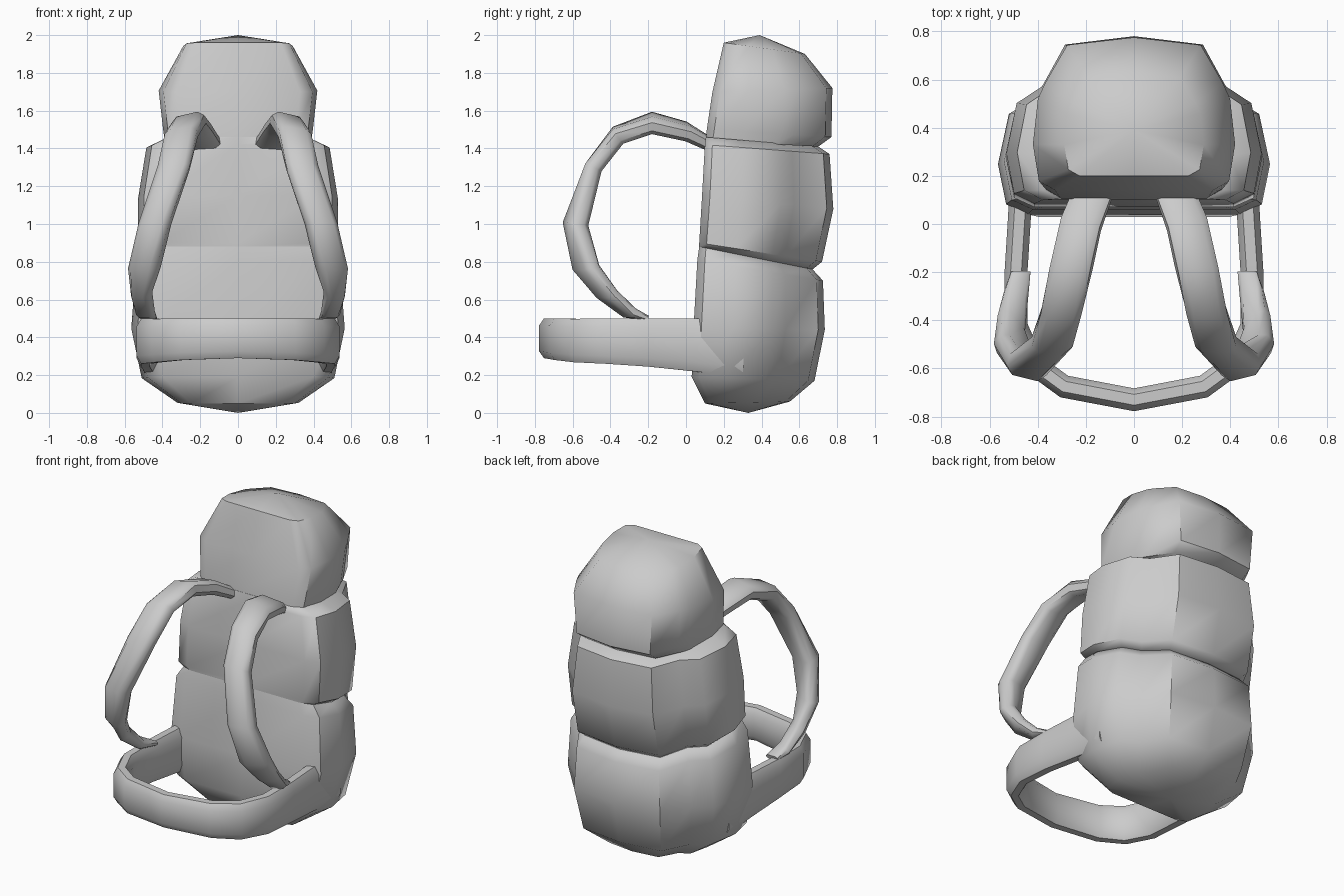
import bpy, bmesh, math
from mathutils import Vector

if "Cube" in bpy.data.objects:
    bpy.data.objects.remove(bpy.data.objects["Cube"])

grey = bpy.data.materials.new("grey_fabric")
grey.diffuse_color = (0.6, 0.6, 0.6, 1)
grey.use_nodes = True
grey.node_tree.nodes["Principled BSDF"].inputs["Base Color"].default_value = grey.diffuse_color


def finish(name, bm, angle=50):
    bmesh.ops.recalc_face_normals(bm, faces=bm.faces)
    me = bpy.data.meshes.new(name)
    bm.to_mesh(me)
    bm.free()
    me.materials.append(grey)
    ob = bpy.data.objects.new(name, me)
    bpy.context.collection.objects.link(ob)
    bpy.ops.object.select_all(action='DESELECT')
    ob.select_set(True)
    bpy.context.view_layer.objects.active = ob
    bpy.ops.object.shade_smooth_by_angle(angle=math.radians(angle))
    return ob


def bridge(bm, rings):
    n = len(rings[0])
    for a, b in zip(rings, rings[1:]):
        for i in range(n):
            j = (i + 1) % n
            bm.faces.new((a[i], a[j], b[j], b[i]))


def cap(bm, ring, apex=None):
    if apex is None:
        bm.faces.new(ring)
        return
    tip = bm.verts.new(apex)
    for i in range(len(ring)):
        bm.faces.new((ring[i], ring[(i + 1) % len(ring)], tip))


# Padded bag section: rings of (z at front, z at back, half width, y front, y back)
DEPTHS = (0, 0, 0.06, 0.30, 0.60, 0.70, 0.95, 1)


def padded_section(name, widths, rings, bottom=None, top=None):
    bm = bmesh.new()
    loops = []
    for zf, zb, w, yf, yb in rings:
        half = [(k * w, yf + d * (yb - yf), zf + d * (zb - zf))
                for k, d in zip(widths, DEPTHS)]
        full = half + [(-x, y, z) for x, y, z in half[-2:0:-1]]
        loops.append([bm.verts.new(p) for p in full])
    bridge(bm, loops)
    cap(bm, loops[0], bottom)
    cap(bm, loops[-1], top)
    return finish(name, bm)


# Band swept along frames of (centre, half width vector, half thickness)
PROFILE = ((1, .45), (.65, .95), (-.65, .95), (-1, .45),
           (-1, -.45), (-.65, -.95), (.65, -.95), (1, -.45))


def band(name, frames):
    bm = bmesh.new()
    pts = [Vector(f[0]) for f in frames]
    loops = []
    for i, (c, wv, t) in enumerate(frames):
        tangent = pts[min(i + 1, len(pts) - 1)] - pts[max(i - 1, 0)]
        wv = Vector(wv)
        n = tangent.cross(wv).normalized() * t
        loops.append([bm.verts.new(pts[i] + wv * a + n * b) for a, b in PROFILE])
    bridge(bm, loops)
    cap(bm, loops[0])
    cap(bm, loops[-1])
    return finish(name, bm)


# Bag body: side and back pockets bulge, with a groove between them
POCKETS = (0, 0.78, 0.94, 1, 0.92, 0.72, 0.54, 0)
padded_section("lower_bag", POCKETS, [
    (0.05, 0.06, 0.32, 0.10, 0.55),
    (0.19, 0.17, 0.51, 0.03, 0.68),
    (0.45, 0.44, 0.565, 0.04, 0.735),
    (0.81, 0.70, 0.54, 0.06, 0.725),
    (0.88, 0.76, 0.49, 0.07, 0.67)], bottom=(0, 0.33, 0))
padded_section("upper_pockets", POCKETS, [
    (0.88, 0.76, 0.49, 0.07, 0.67),
    (0.90, 0.80, 0.53, 0.07, 0.72),
    (1.15, 1.08, 0.53, 0.085, 0.78),
    (1.42, 1.37, 0.485, 0.10, 0.76),
    (1.46, 1.41, 0.40, 0.105, 0.70)])

# Rounded lid
padded_section("lid", (0, 0.78, 0.94, 1, 0.95, 0.88, 0.66, 0), [
    (1.44, 1.41, 0.385, 0.105, 0.70),
    (1.50, 1.46, 0.395, 0.11, 0.77),
    (1.70, 1.72, 0.42, 0.14, 0.775),
    (1.96, 1.90, 0.29, 0.20, 0.63)], top=(0, 0.39, 2.0))

# Hip belt: one half path, mirrored into a closed loop at the front
half = [((0.46, 0.30, 0.34), (0, 0, 0.15), 0.06),
        ((0.475, 0.04, 0.36), (0, 0, 0.14), 0.05),
        ((0.49, -0.20, 0.372), (0, 0, 0.127), 0.05),
        ((0.49, -0.42, 0.38), (0, 0, 0.12), 0.05),
        ((0.42, -0.58, 0.383), (0, 0, 0.115), 0.05),
        ((0.29, -0.675, 0.39), (0, 0, 0.11), 0.05)]
middle = ((0, -0.73, 0.395), (0, 0, 0.105), 0.05)
band("hip_belt", half + [middle] +
     [((-c[0], c[1], c[2]), w, t) for c, w, t in reversed(half)])

# Shoulder straps
strap = [((0.17, 0.13, 1.42), (0.08, 0.01, -0.01), 0.035),
         ((0.22, 0.00, 1.49), (0.08, 0.02, -0.02), 0.045),
         ((0.26, -0.18, 1.535), (0.085, 0.00, -0.02), 0.05),
         ((0.30, -0.36, 1.47), (0.085, 0.00, -0.01), 0.05),
         ((0.34, -0.49, 1.30), (0.085, 0.00, 0.00), 0.05),
         ((0.44, -0.585, 1.00), (0.08, 0.02, 0.00), 0.06),
         ((0.495, -0.53, 0.77), (0.075, 0.05, 0.00), 0.05),
         ((0.51, -0.42, 0.63), (0.045, 0.05, 0.00), 0.04),
         ((0.49, -0.30, 0.53), (0.045, 0.03, 0.00), 0.03),
         ((0.47, -0.20, 0.50), (0.04, 0.00, 0.00), 0.015)]
for side, s in (("right", 1), ("left", -1)):
    band(side + "_shoulder_strap",
         [((s * c[0], c[1], c[2]), (s * w[0], w[1], w[2]), t) for c, w, t in strap])
